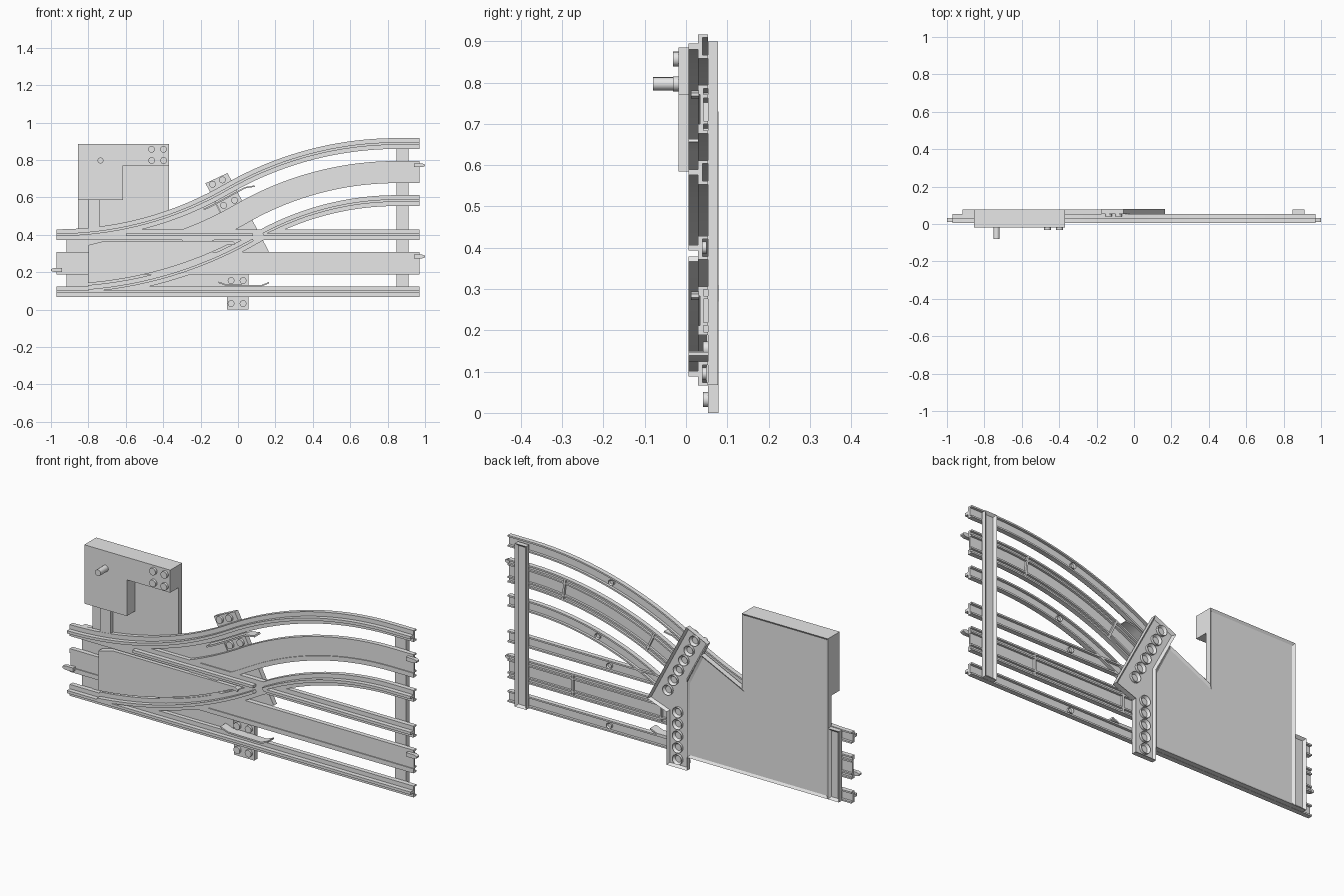
import bpy, bmesh, math

cube = bpy.data.objects.get("Cube")
if cube:
    bpy.data.objects.remove(cube, do_unlink=True)

grey = bpy.data.materials.new("plain grey")
grey.use_nodes = True
grey.diffuse_color = (0.8, 0.8, 0.8, 1)
grey.node_tree.nodes["Principled BSDF"].inputs["Base Color"].default_value = (0.8, 0.8, 0.8, 1)

R, START, END = 1.82, -0.97, 0.97       # bend radius and track ends
LOW, HIGH, GAUGE = 0.095, 0.40, 0.305   # rail heights and spacing
MID = (LOW + HIGH) / 2
BACK, BED, TOP, HEAD = 0.078, 0.053, 0.029, 0.006   # depth levels
parts = []


def finish(name, bm):
    bmesh.ops.recalc_face_normals(bm, faces=bm.faces)
    mesh = bpy.data.meshes.new(name)
    bm.to_mesh(mesh)
    bm.free()
    mesh.materials.append(grey)
    obj = bpy.data.objects.new(name, mesh)
    bpy.context.collection.objects.link(obj)
    parts.append(obj)


def plate(name, outline, y0, y1, rim=0, depth=0):
    """Outline in x, z extruded from y0 to y1, with an optional recess in the back."""
    bm = bmesh.new()
    front = bm.faces.new([bm.verts.new((x, y0, z)) for x, z in outline])
    made = bmesh.ops.extrude_face_region(bm, geom=[front])["geom"]
    bmesh.ops.translate(bm, vec=(0, y1 - y0, 0),
                        verts=[v for v in made if isinstance(v, bmesh.types.BMVert)])
    back = next(f for f in made if isinstance(f, bmesh.types.BMFace))
    if front not in bm.faces[:]:
        bm.faces.new([v for v in bm.verts if abs(v.co.y - y0) < 1e-6])
    bmesh.ops.recalc_face_normals(bm, faces=bm.faces)
    if rim:
        bmesh.ops.inset_region(bm, faces=[back], thickness=rim, use_even_offset=True)
        bmesh.ops.translate(bm, vec=(0, -depth, 0), verts=back.verts)
    finish(name, bm)


def box(name, x0, x1, z0, z1, y0, y1, rim=0, depth=0):
    plate(name, [(x0, z0), (x1, z0), (x1, z1), (x0, z1)], y0, y1, rim, depth)


def peg(name, x, z, r, y0, y1, rim=0, depth=0):
    ring = [(x + r * math.cos(k * math.tau / 16), z + r * math.sin(k * math.tau / 16))
            for k in range(16)]
    plate(name, ring, y0, y1, rim, depth)


def sweep(name, profile, frames):
    """Sweep a (sideways, y) profile along frames of x, z and normal."""
    bm = bmesh.new()
    rings = [[bm.verts.new((x + nx * u, y, z + nz * u)) for u, y in profile]
             for x, z, nx, nz in frames]
    n = len(profile)
    for a, b in zip(rings, rings[1:]):
        for i in range(n):
            j = (i + 1) % n
            bm.faces.new((a[i], a[j], b[j], b[i]))
    bm.faces.new(rings[0])
    bm.faces.new(rings[-1])
    finish(name, bm)


def straight(z, x0=START, x1=END):
    return [(x0, z, 0, 1), (x1, z, 0, 1)]


def bend(offset, x0=START, x1=END, steps=40):
    """Two opposed thirty degree arcs and a short straight, shifted sideways."""
    frames = []
    for k in range(steps + 1):
        x = x0 + (x1 - x0) * k / steps
        last = START + R
        if x < START + R / 2:
            s = (x - START) / R
            z = HIGH + R * (1 - math.sqrt(1 - s * s))
        else:
            s = max(0, (last - x) / R)
            z = HIGH + R * (1 - math.sqrt(3)) + R * math.sqrt(1 - s * s)
        c = math.sqrt(1 - s * s)
        frames.append((x - s * offset, z + c * offset, -s, c))
    return frames


def mirrored(half):
    return half + [(-u, y) for u, y in reversed(half)]


foot = mirrored([(0.029, TOP), (0.029, BED), (0.021, BED), (0.021, 0.04)])
head = [(-0.007, HEAD), (0.007, HEAD), (0.007, TOP + 0.002), (-0.007, TOP + 0.002)]
conductor = mirrored([(0.036, 0.034), (0.036, TOP), (0.059, TOP), (0.059, BED),
                      (0.051, BED), (0.051, 0.042), (0.036, 0.042), (0.036, BED),
                      (0.028, BED), (0.028, 0.042)])
strip = [(-0.004, HEAD), (0.004, HEAD), (0.004, BED), (-0.004, BED)]

# Running rails: feet and heads, with gaps at the crossing
sweep("lower_rail_foot", foot, straight(LOW))
sweep("lower_rail_head", head, straight(LOW))
sweep("upper_rail_foot", foot, straight(HIGH))
sweep("upper_rail_head_left", head, straight(HIGH, -0.6, 0.08))
sweep("upper_rail_head_right", head, straight(HIGH, 0.14))
sweep("outer_curve_foot", foot, bend(0))
sweep("outer_curve_head", head, bend(0))
sweep("inner_curve_foot", foot, bend(-GAUGE, -0.824))
sweep("inner_curve_head_left", head, bend(-GAUGE, -0.824, -0.07))
sweep("inner_curve_head_right", head, bend(-GAUGE, -0.01))

# Middle conductors with joining tips
sweep("straight_conductor", conductor, straight(MID))
sweep("curved_conductor", conductor, bend(-GAUGE / 2, -0.35))
curve_end = bend(-GAUGE / 2)[-1][1]
for side, z in ((1, MID + 0.036), (1, curve_end + 0.036), (-1, MID - 0.036)):
    tip = [(side * 0.94, z - 0.01), (side * 0.985, z - 0.01), (side, z - 0.004),
           (side, z + 0.004), (side * 0.985, z + 0.01), (side * 0.94, z + 0.01)]
    plate("conductor_tip", tip, 0.012, 0.032)

# Ribs and round marks in the hollow backs
for x in (0.1, 0.6):
    box("conductor_rib", x, x + 0.01, MID - 0.055, MID + 0.055, 0.04, BED)
for k in (22, 33):
    x, z, nx, nz = bend(-GAUGE / 2)[k]
    sweep("curved_conductor_rib", [(-0.055, 0.04), (0.055, 0.04), (0.055, BED), (-0.055, BED)],
          [(x, z, nx, nz), (x + nz * 0.01, z - nx * 0.01, nx, nz)])
for x, z in ((0.4, LOW), (0.4, HIGH), bend(0)[28][:2], bend(-GAUGE)[28][:2]):
    peg("rail_mark", x, z, 0.015, 0.038, 0.05, 0.005, 0.006)

# Raised blade panel between the straight rail and the inner curve
curve_edge = [f[:2] for f in bend(-0.265, -0.824, -0.167, 20)]
plate("blade_panel", curve_edge + [(-0.018, 0.345), (-0.015, 0.355), (-0.03, 0.366),
                                   (-0.715, 0.366), (-0.8, 0.345)], 0.018, BED)

# Guard strips with flared ends
low_guard = [(-0.104, 0.146), (-0.06, 0.13), (0.125, 0.127), (0.165, 0.143)]
sweep("lower_guard", strip, [(x, z, 0, 1) for x, z in low_guard])
high_guard = bend(-0.04, -0.2, 0.02, 8)
x, z, nx, nz = high_guard[-1]
sweep("upper_guard", strip, high_guard + [(x + 0.05, z + 0.008, nx, nz)])

# Back plate, end sleepers and bent middle sleeper
plate("back_plate", [(-0.855, 0.067), (-0.06, 0.067), (-0.06, 0.45), (-0.14, 0.61),
                     (-0.37, 0.5), (-0.37, 0.885), (-0.855, 0.885)], 0.05, BACK, 0.012, 0.008)
box("left_sleeper", -0.917, -0.855, 0.067, 0.428, BED, BACK, 0.012, 0.012)
box("right_sleeper", 0.848, 0.912, 0.067, 0.9, BED, BACK, 0.012, 0.012)
plate("middle_sleeper", [(-0.06, 0), (0.055, 0), (0.055, 0.27), (0.165, 0.31), (-0.056, 0.73),
                         (-0.174, 0.675), (-0.06, 0.458)], BED, BACK + 0.001, 0.01, 0.014)
for k in range(5):
    peg("sleeper_socket", -0.003, 0.04 + 0.06 * k, 0.026, 0.06, BACK, 0.009, 0.012)
for k in range(6):
    peg("sleeper_socket", -0.098 + 0.03 * k, 0.67 - 0.058 * k, 0.026, 0.06, BACK, 0.009, 0.012)
for x, z in ((-0.037, 0.032), (0.027, 0.032), (-0.037, 0.155), (0.027, 0.155),
             (-0.136, 0.67), (-0.083, 0.693), (-0.077, 0.557), (-0.019, 0.584)):
    peg("sleeper_stud", x, z, 0.018, 0.041, BED + 0.002)

# Switch housing with lever, rod and studs
plate("switch_housing", [(-0.855, 0.585), (-0.615, 0.585), (-0.615, 0.77), (-0.37, 0.77),
                         (-0.37, 0.885), (-0.855, 0.885)], -0.018, 0.052)
box("switch_rod", -0.8, -0.74, 0.42, 0.59, 0.03, 0.052)
peg("switch_lever", -0.735, 0.797, 0.016, -0.08, -0.016)
for x in (-0.462, -0.398):
    for z in (0.797, 0.857):
        peg("housing_stud", x, z, 0.018, -0.031, -0.016)

# Smooth shading on curves, sharp edges kept
bpy.ops.object.select_all(action="DESELECT")
for obj in parts:
    obj.select_set(True)
bpy.context.view_layer.objects.active = parts[0]
bpy.ops.object.shade_smooth_by_angle(angle=math.radians(30))
